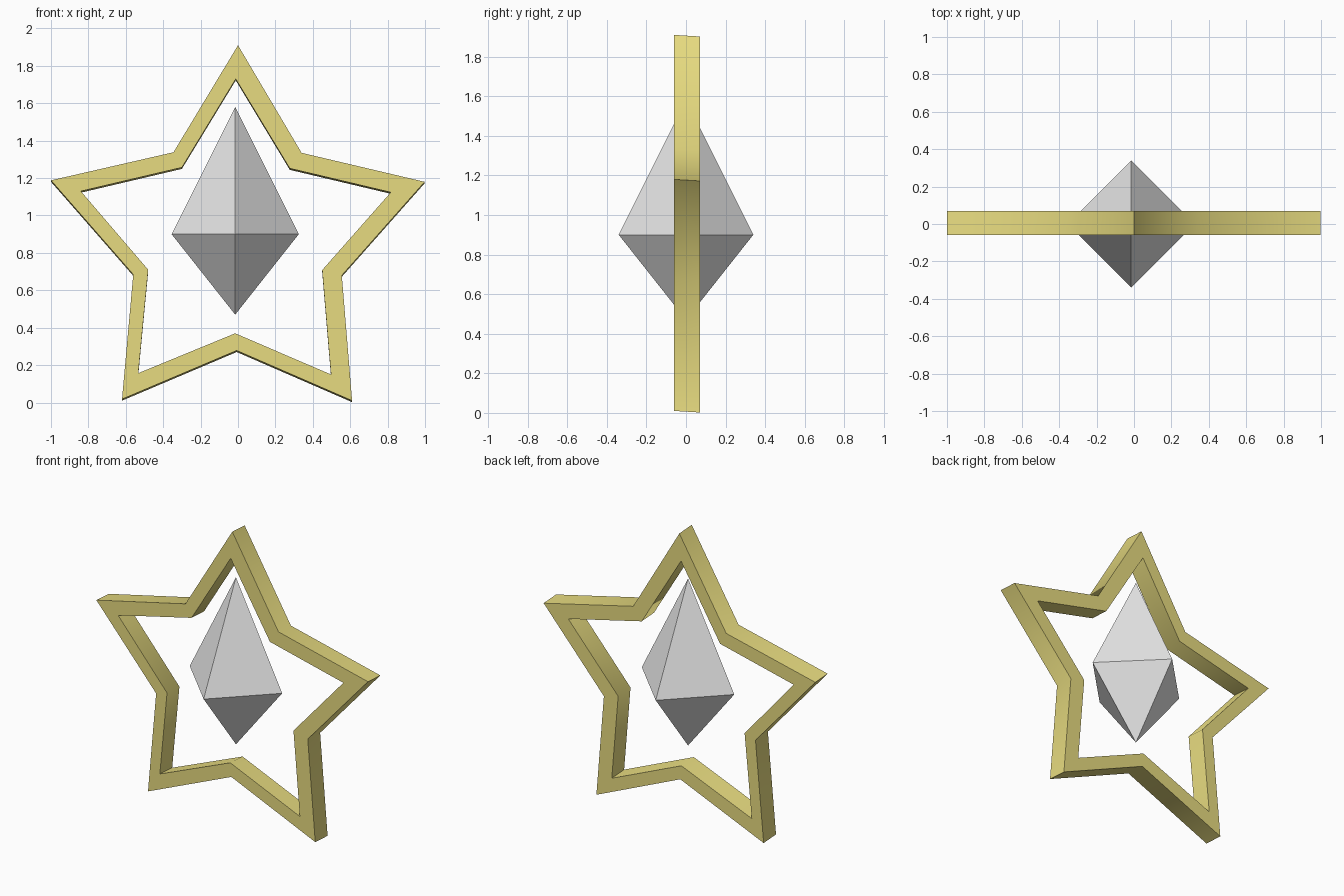
import bpy, bmesh, math

if "Cube" in bpy.data.objects:
    bpy.data.objects.remove(bpy.data.objects["Cube"])


def material(name, rgb):
    m = bpy.data.materials.new(name)
    m.diffuse_color = (*rgb, 1)
    m.use_nodes = True
    m.node_tree.nodes["Principled BSDF"].inputs["Base Color"].default_value = m.diffuse_color
    return m


def finish(name, bm, mat):
    bmesh.ops.recalc_face_normals(bm, faces=bm.faces[:])
    mesh = bpy.data.meshes.new(name)
    bm.to_mesh(mesh)
    bm.free()
    mesh.materials.append(mat)
    obj = bpy.data.objects.new(name, mesh)
    bpy.context.collection.objects.link(obj)
    return obj


gold = material("pale gold", (0.80, 0.71, 0.215))
silver = material("light grey", (0.80, 0.80, 0.80))

# Star frame: outer and inner outlines (x, z), clockwise from the top tip
outer = [(0, 1.91), (0.34, 1.335), (0.998, 1.18), (0.555, 0.68), (0.61, 0.01),
         (-0.007, 0.278), (-0.62, 0.018), (-0.56, 0.685), (-1, 1.188), (-0.345, 1.338)]
inner = [(-0.012, 1.73), (0.277, 1.252), (0.817, 1.124), (0.45, 0.708), (0.497, 0.15),
         (-0.015, 0.37), (-0.533, 0.157), (-0.48, 0.71), (-0.84, 1.13), (-0.30, 1.257)]
front_y, back_y, back_drop = -0.06, 0.07, 0.008

bm = bmesh.new()


def ring(outline, y, drop):
    return [bm.verts.new((x, y, z - drop)) for x, z in outline]


loops = [ring(outer, front_y, 0), ring(outer, back_y, back_drop),
         ring(inner, back_y, back_drop), ring(inner, front_y, 0)]
for a, b in zip(loops, loops[1:] + loops[:1]):
    for i in range(10):
        j = (i + 1) % 10
        bm.faces.new((a[i], a[j], b[j], b[i]))
star = finish("star_frame", bm, gold)

# Sides blend over the shallow corners, tips and rims stay sharp
bpy.context.view_layer.objects.active = star
star.select_set(True)
bpy.ops.object.shade_smooth_by_angle(angle=math.radians(60))

# Crystal: four-sided double pyramid with a taller top
bm = bmesh.new()
cx, r = -0.015, 0.34
waist = [bm.verts.new((cx + r * math.cos(k * math.pi / 2),
                       r * math.sin(k * math.pi / 2), 0.90)) for k in range(4)]
for z in (1.58, 0.47):
    apex = bm.verts.new((cx, 0, z))
    for k in range(4):
        bm.faces.new((waist[k], waist[(k + 1) % 4], apex))
finish("crystal", bm, silver)
